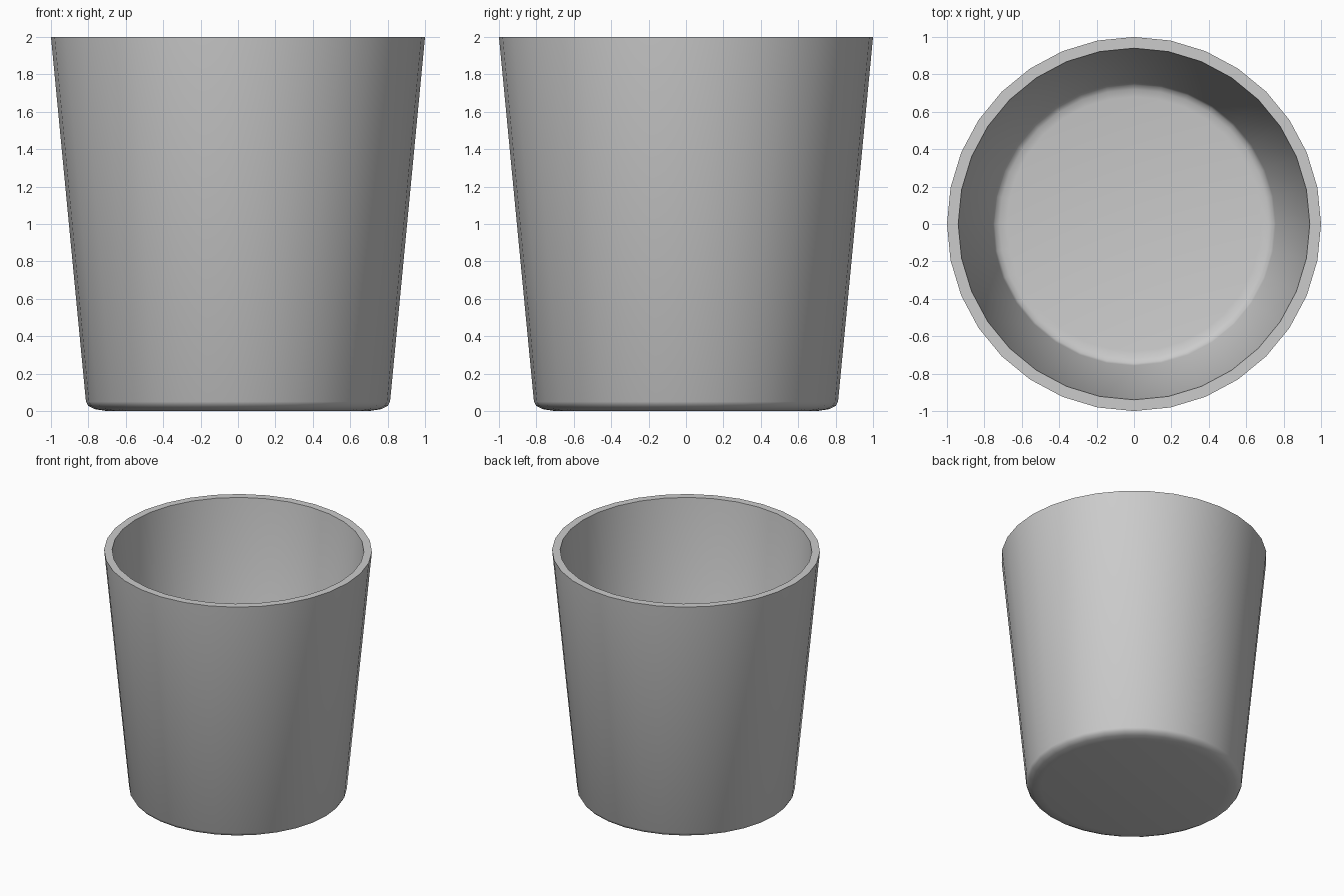
import bpy, bmesh, math

if "Cube" in bpy.data.objects:
    bpy.data.objects.remove(bpy.data.objects["Cube"])

SEGMENTS = 32

# Half cross-section (radius, height): outer base, wall, flat rim, inner wall, floor
profile = [(0, 0), (0.70, 0), (0.765, 0.01), (0.80, 0.027), (0.813, 0.05),
           (1.0, 2.0),
           (0.94, 2.0),
           (0.757, 0.10), (0.745, 0.08), (0.72, 0.067), (0.68, 0.06), (0, 0.06)]

# Cup: revolve the profile around z
bm = bmesh.new()
verts = [bm.verts.new((r, 0, z)) for r, z in profile]
edges = [bm.edges.new(pair) for pair in zip(verts, verts[1:])]
bmesh.ops.spin(bm, geom=verts + edges, cent=(0, 0, 0), axis=(0, 0, 1),
               angle=math.tau, steps=SEGMENTS, use_duplicate=False)
bmesh.ops.remove_doubles(bm, verts=bm.verts, dist=0.0005)
bmesh.ops.recalc_face_normals(bm, faces=bm.faces)

mesh = bpy.data.meshes.new("cup")
bm.to_mesh(mesh)
bm.free()
cup = bpy.data.objects.new("cup", mesh)
bpy.context.collection.objects.link(cup)

# Smooth walls, crisp rim
bpy.context.view_layer.objects.active = cup
cup.select_set(True)
bpy.ops.object.shade_smooth_by_angle(angle=math.radians(70))
